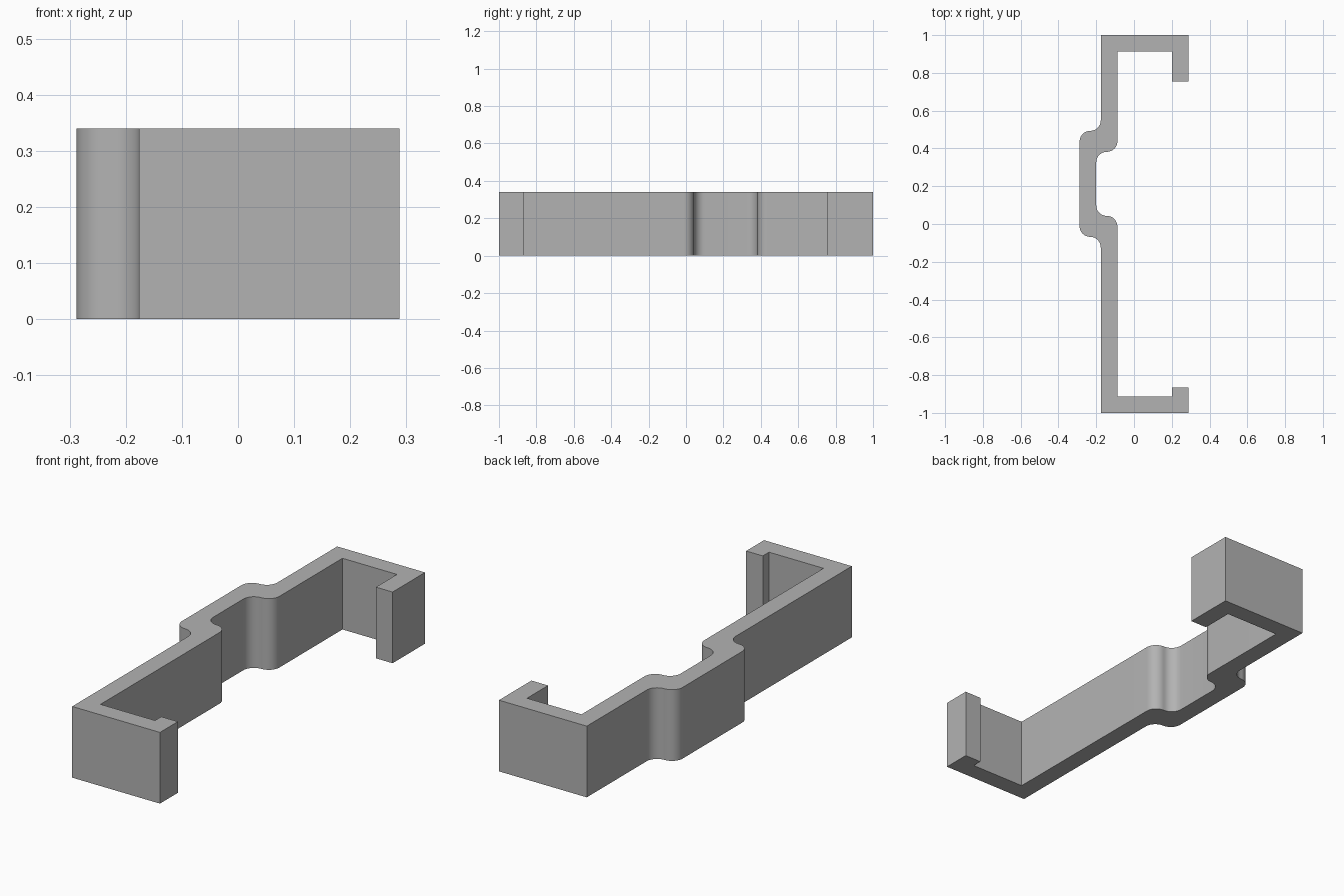
import bpy
import bmesh
import math
from mathutils import Vector

cube = bpy.data.objects.get("Cube")
if cube:
    bpy.data.objects.remove(cube, do_unlink=True)

HEIGHT = 0.34
R = 0.056          # bend radius of the offset step
STEPS = 12         # segments per bend

# Plan outline, clockwise from the front left corner: x, y, corner radius
back, inner = -0.176, -0.088
bump_out, bump_in = -0.288, -0.2
tip, lip = 0.288, 0.2
outline = [
    (back, -1, 0), (back, -0.068, R), (bump_out, -0.068, R),
    (bump_out, 0.493, R), (back, 0.493, R), (back, 1, 0),
    (tip, 1, 0), (tip, 0.755, 0), (lip, 0.755, 0), (lip, 0.914, 0),
    (inner, 0.914, 0), (inner, 0.382, R), (bump_in, 0.382, R),
    (bump_in, 0.043, R), (inner, 0.043, R), (inner, -0.912, 0),
    (lip, -0.912, 0), (lip, -0.865, 0), (tip, -0.865, 0), (tip, -1, 0),
]


def rounded(corners):
    """Replace each right-angled corner that has a radius with an arc."""
    points = []
    for i, (x, y, r) in enumerate(corners):
        p = Vector((x, y))
        if r == 0:
            points.append(p)
            continue
        before = (Vector(corners[i - 1][:2]) - p).normalized()
        after = (Vector(corners[(i + 1) % len(corners)][:2]) - p).normalized()
        centre = p + (before + after) * r
        for s in range(STEPS + 1):
            a = math.pi / 2 * s / STEPS
            points.append(centre - after * r * math.cos(a) - before * r * math.sin(a))
    return points


# Clip body: extrude the plan outline upward
bm = bmesh.new()
base = bm.faces.new([bm.verts.new((p.x, p.y, 0)) for p in rounded(outline)])
top = bmesh.ops.extrude_face_region(bm, geom=[base])["geom"]
bmesh.ops.translate(bm, vec=(0, 0, HEIGHT),
                    verts=[v for v in top if isinstance(v, bmesh.types.BMVert)])
bmesh.ops.remove_doubles(bm, verts=bm.verts, dist=0.0005)
bmesh.ops.recalc_face_normals(bm, faces=bm.faces)
mesh = bpy.data.meshes.new("clip_bracket")
bm.to_mesh(mesh)
bm.free()

clip = bpy.data.objects.new("clip_bracket", mesh)
bpy.context.collection.objects.link(clip)

# Plain grey finish
grey = bpy.data.materials.new("plain_grey")
grey.use_nodes = True
colour = (0.45, 0.45, 0.45, 1)
grey.diffuse_color = colour
grey.node_tree.nodes["Principled BSDF"].inputs["Base Color"].default_value = colour
mesh.materials.append(grey)

# Smooth bends, crisp corners
bpy.context.view_layer.objects.active = clip
clip.select_set(True)
bpy.ops.object.shade_smooth_by_angle(angle=math.radians(30))
